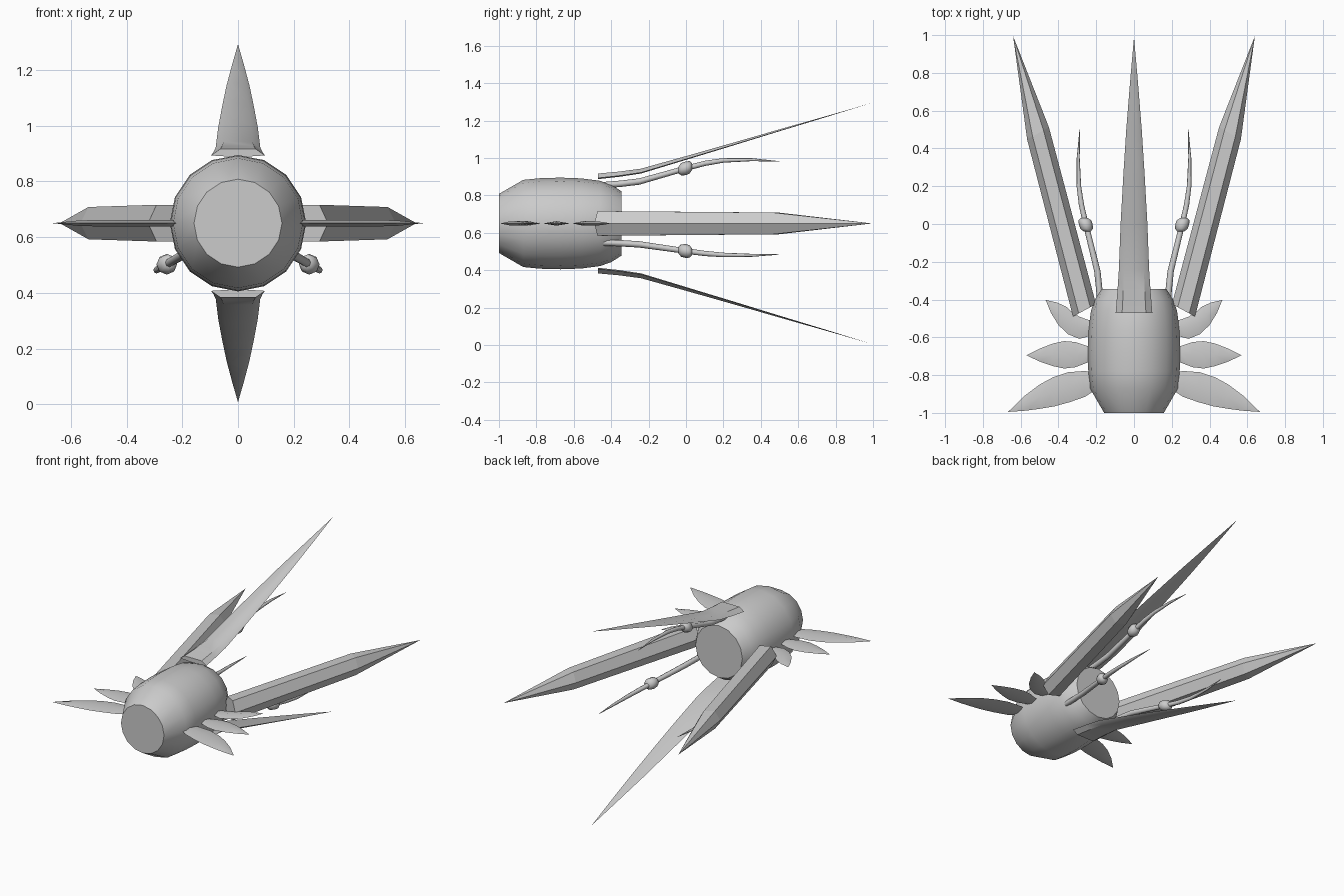
import bpy, bmesh, math
from mathutils import Vector

if "Cube" in bpy.data.objects:
    bpy.data.objects.remove(bpy.data.objects["Cube"])

CZ = 0.65  # height of the body axis

grey = bpy.data.materials.new("light_grey")
grey.diffuse_color = (0.6, 0.6, 0.6, 1)
grey.use_nodes = True
grey.node_tree.nodes["Principled BSDF"].inputs["Base Color"].default_value = grey.diffuse_color


def loft(name, rings, smooth=None):
    """Skin a list of equal-length point rings; tip rings may collapse to a point."""
    bm = bmesh.new()
    vs = [[bm.verts.new(p) for p in r] for r in rings]
    n = len(rings[0])
    for a, b in zip(vs, vs[1:]):
        for i in range(n):
            j = (i + 1) % n
            bm.faces.new((a[i], a[j], b[j], b[i]))
    bm.faces.new(vs[0])
    bm.faces.new(vs[-1])
    bmesh.ops.remove_doubles(bm, verts=bm.verts, dist=1e-5)
    bmesh.ops.recalc_face_normals(bm, faces=bm.faces)
    me = bpy.data.meshes.new(name)
    bm.to_mesh(me)
    bm.free()
    me.materials.append(grey)
    ob = bpy.data.objects.new(name, me)
    bpy.context.collection.objects.link(ob)
    if smooth:
        bpy.ops.object.select_all(action='DESELECT')
        ob.select_set(True)
        bpy.context.view_layer.objects.active = ob
        bpy.ops.object.shade_smooth_by_angle(angle=math.radians(smooth))
    return ob


def circle(cx, y, cz, r, n):
    return [(cx + r * math.cos(2 * math.pi * i / n), y,
             cz + r * math.sin(2 * math.pi * i / n)) for i in range(n)]


# Barrel body
profile = [(-1, .158), (-.87, .233), (-.78, .242), (-.67, .245), (-.56, .241),
           (-.46, .228), (-.40, .207), (-.345, .172)]
loft("barrel_body", [circle(0, y, CZ, r, 16) for y, r in profile], 40)

# Hexagonal side spikes
for s, side in ((1, "right"), (-1, "left")):
    rings = []
    for cx, cy, k, h in ((.262, -.457, 1, .066), (.508, .48, .95, .058), (.64, .995, 0, 0)):
        ring = []
        for u, w in ((1, 0), (.5, 1), (-.5, 1), (-1, 0), (-.5, -1), (.5, -1)):
            ring.append((s * (cx + .061 * u * k), cy - .033 * u * k, CZ + w * h))
        rings.append(ring)
    loft(side + "_spike", rings)

# Thin upper and lower blades: y, radial height, half width, thickness
blade = [(-.47, .267, .097, .030), (-.36, .277, .088, .028), (-.24, .293, .080, .026),
         (0, .360, .071, .020), (.25, .431, .057, .015), (.5, .503, .041, .010),
         (.75, .574, .021, .005), (.99, .643, 0, 0)]
for s, side in ((1, "upper"), (-1, "lower")):
    rings = []
    for y, r, w, t in blade:
        rings.append([(x, y, CZ + s * z) for x, z in
                      ((w, r - t * .8), (w * .65, r), (-w * .65, r), (-w, r - t * .8), (0, r - t))])
    loft(side + "_blade", rings, 35)

# Three feelers around the axis, each with a collar
path = [(-.44, .205, .017), (-.35, .212, .017), (-.25, .224, .017), (-.13, .258, .016),
        (0, .295, .015), (.1, .321, .014), (.2, .337, .012), (.35, .341, .008), (.5, .332, .001)]
collar = [(-.04, .286, .018), (-.026, .290, .033), (0, .295, .037), (.02, .300, .033), (.032, .304, .018)]
for k in range(3):
    a = math.radians(90 + 120 * k)

    def tube(name, pts):
        loft(name, [circle(r * math.cos(a), y, CZ + r * math.sin(a), w, 8) for y, r, w in pts], 50)
    tube(f"feeler_{k + 1}", path)
    tube(f"feeler_collar_{k + 1}", collar)

# Leaf-shaped fins: paired edge points (front x, y, rear x, y) ending at the tip
fins = {
    "front_fin": [(.19, -.79, .19, -.87), (.26, -.778, .26, -.915), (.35, -.785, .34, -.943),
                  (.43, -.812, .42, -.965), (.50, -.85, .49, -.977), (.58, -.91, .57, -.988),
                  (.667, -.995, .667, -.995)],
    "middle_fin": [(.2, -.665, .2, -.715), (.25, -.645, .25, -.735), (.31, -.625, .31, -.758),
                   (.37, -.62, .37, -.765), (.43, -.633, .43, -.752), (.5, -.66, .5, -.728),
                   (.57, -.695, .57, -.695)],
    "back_fin": [(.2, -.52, .2, -.575), (.25, -.505, .25, -.598), (.29, -.49, .29, -.608),
                 (.325, -.468, .35, -.583), (.36, -.437, .40, -.535), (.41, -.415, .44, -.47),
                 (.468, -.402, .468, -.402)],
}
for name, pts in fins.items():
    for s, side in ((1, "right"), (-1, "left")):
        rings = []
        for x1, y1, x2, y2 in pts:
            t = min(.012, math.hypot(x1 - x2, y1 - y2) * .12)
            mx, my = s * (x1 + x2) / 2, (y1 + y2) / 2
            rings.append([(s * x1, y1, CZ), (mx, my, CZ + t), (s * x2, y2, CZ), (mx, my, CZ - t)])
        loft(f"{side}_{name}", rings, 40)
